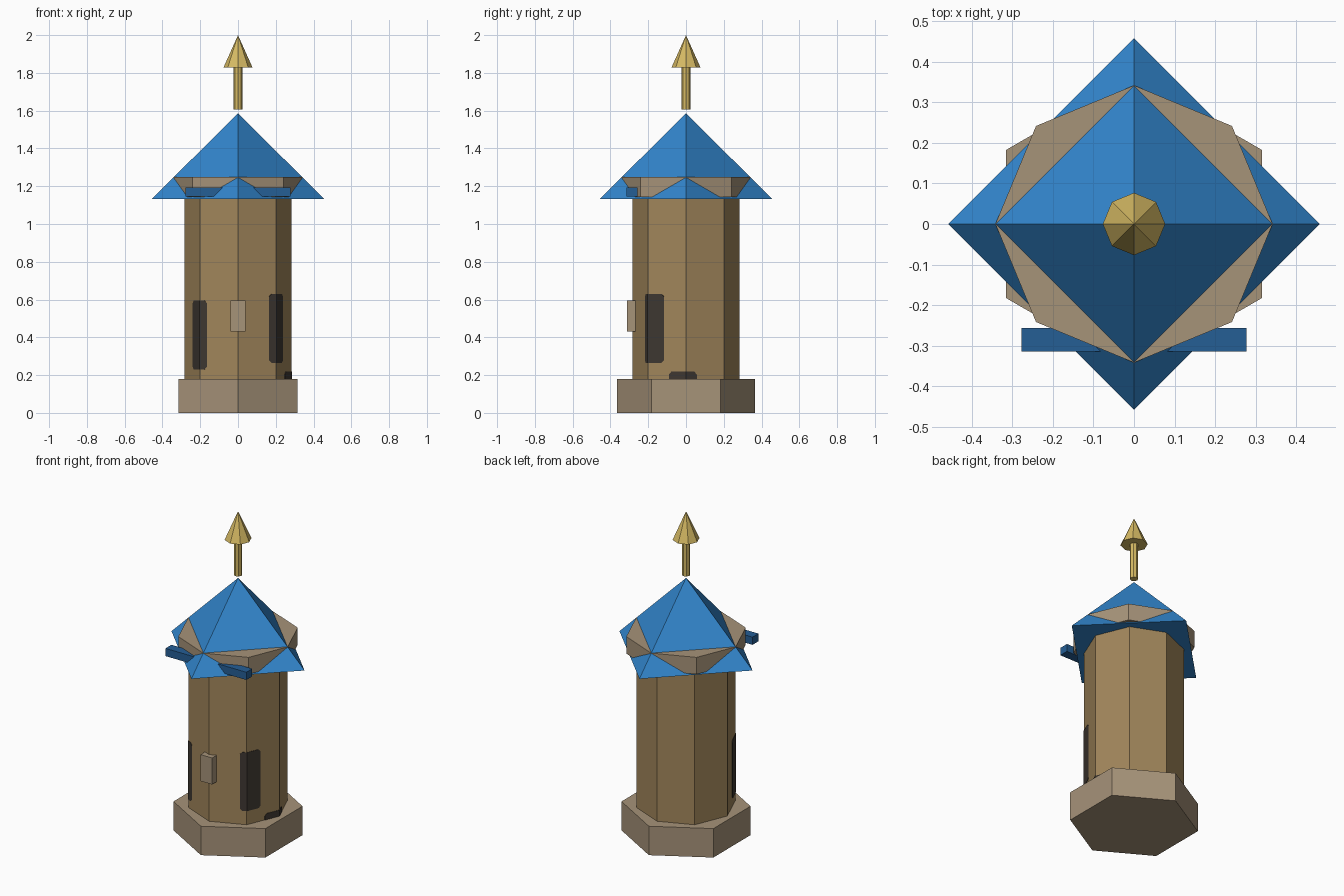
import bpy, bmesh, math

if "Cube" in bpy.data.objects:
    bpy.data.objects.remove(bpy.data.objects["Cube"])


def material(name, r, g, b):
    def lin(c):
        c /= 255
        return c / 12.92 if c <= 0.04045 else ((c + 0.055) / 1.055) ** 2.4
    m = bpy.data.materials.new(name)
    m.diffuse_color = (lin(r), lin(g), lin(b), 1)
    m.use_nodes = True
    m.node_tree.nodes["Principled BSDF"].inputs["Base Color"].default_value = m.diffuse_color
    return m


WALL = material("brown_wall", 161, 134, 91)
STONE = material("pale_stone", 166, 147, 121)
ROOF = material("roof_blue", 50, 134, 205)
BEAM = material("beam_blue", 37, 94, 149)
GOLD = material("gold", 214, 186, 100)
DARK = material("dark_window", 62, 55, 49)


def finish(name, bm, mat):
    bmesh.ops.recalc_face_normals(bm, faces=bm.faces)
    me = bpy.data.meshes.new(name)
    bm.to_mesh(me)
    bm.free()
    me.materials.append(mat)
    ob = bpy.data.objects.new(name, me)
    bpy.context.collection.objects.link(ob)
    return ob


def prism(name, sides, r0, r1, z0, z1, mat):
    """Prism or cone with its first corner on the y axis."""
    bm = bmesh.new()
    ring = [(math.sin(2 * math.pi * i / sides), math.cos(2 * math.pi * i / sides))
            for i in range(sides)]
    low = [bm.verts.new((r0 * x, r0 * y, z0)) for x, y in ring]
    bm.faces.new(low)
    if r1:
        high = [bm.verts.new((r1 * x, r1 * y, z1)) for x, y in ring]
        bm.faces.new(high)
    else:
        tip = bm.verts.new((0, 0, z1))
    for i in range(sides):
        j = (i + 1) % sides
        bm.faces.new((low[i], low[j], high[j], high[i]) if r1 else (low[i], low[j], tip))
    return finish(name, bm, mat)


def box(name, lo, hi, mat):
    bm = bmesh.new()
    bmesh.ops.create_cube(bm, size=1)
    for v in bm.verts:
        v.co = [l + (c + 0.5) * (h - l) for c, l, h in zip(v.co, lo, hi)]
    return finish(name, bm, mat)


R = 0.284
D = R * math.sqrt(0.5)


def window(name, a, corner, b, z0, z1, c=0.014):
    """Thin plate folded around a corner of the tower, with clipped corners."""
    bm = bmesh.new()
    mid = [bm.verts.new((*corner, z)) for z in (z0, z1)]
    for p in (a, b):
        dx, dy = corner[0] - p[0], corner[1] - p[1]
        k = c / math.hypot(dx, dy)
        q = (p[0] + dx * k, p[1] + dy * k)
        side = [(*q, z1), (*p, z1 - c), (*p, z0 + c), (*q, z0)]
        bm.faces.new([mid[0], mid[1]] + [bm.verts.new(s) for s in side])
    ob = finish(name, bm, DARK)
    mod = ob.modifiers.new("thickness", "SOLIDIFY")
    mod.thickness = 0.005
    mod.offset = 0


# Tower
prism("base", 6, 0.365, 0.365, 0, 0.18, STONE)
prism("tower_wall", 8, R, R, 0.17, 1.2, WALL)
prism("upper_band", 8, 0.342, 0.342, 1.143, 1.248, STONE)
prism("roof", 4, 0.458, 0, 1.132, 1.585, ROOF)

# Finial, floating just above the roof
prism("finial_rod", 8, 0.024, 0.024, 1.605, 1.83, GOLD)
prism("finial_tip", 8, 0.077, 0, 1.828, 2.0, GOLD)

# Front beam and plaque
box("front_beam", (-0.278, -0.315, 1.145), (0.278, -0.257, 1.193), BEAM)
box("front_plaque", (-0.04, -0.312, 0.43), (0.04, -0.25, 0.595), STONE)

# Windows wrapped around the wall corners
window("right_window", (0.164, -0.216), (D, -D), (0.236, -0.116), 0.265, 0.63)
window("left_window", (-0.164, -0.216), (-D, -D), (-0.238, -0.112), 0.23, 0.595)
window("side_opening", (0.247, -0.09), (R, 0), (0.261, 0.056), 0.1, 0.218)
